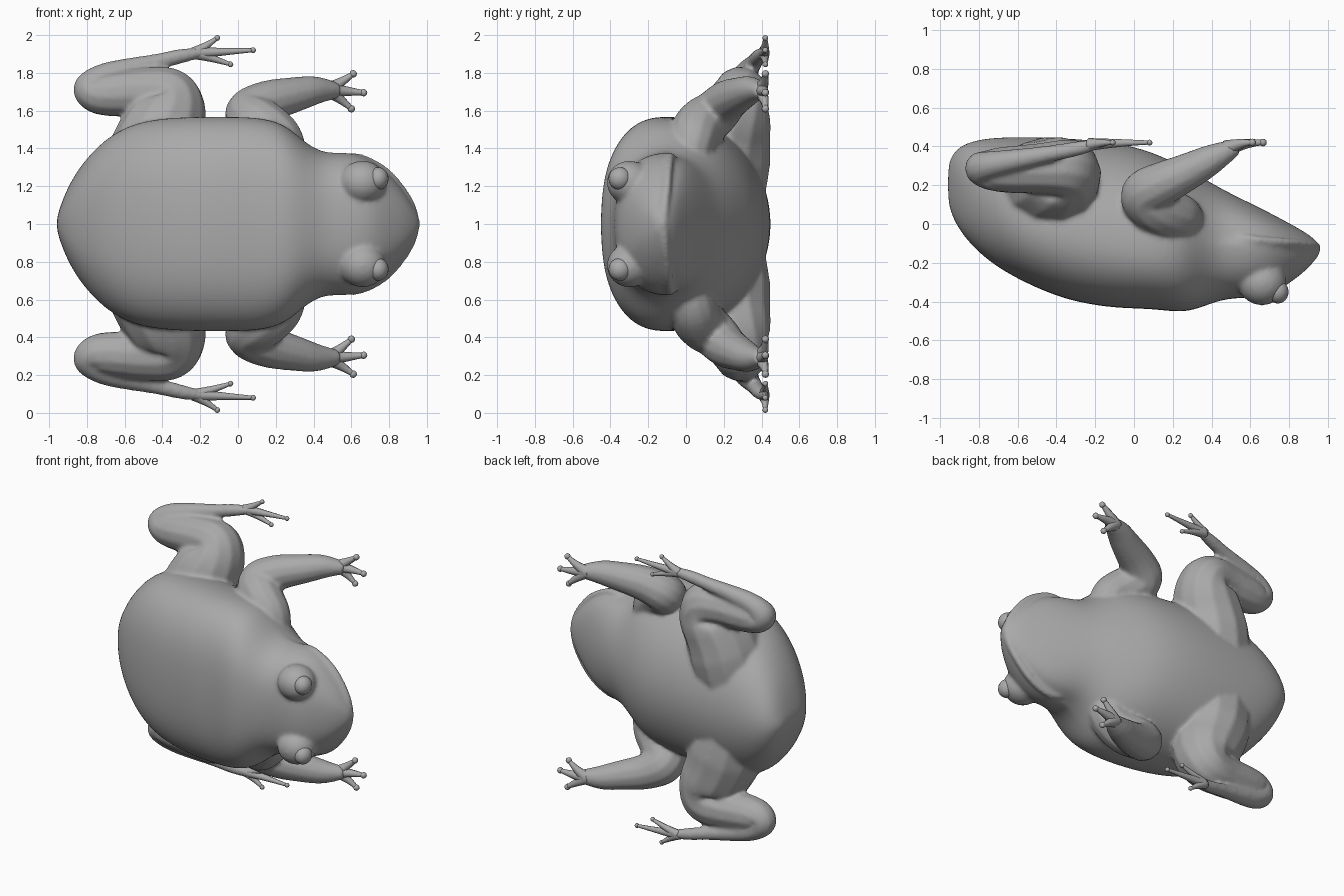
import bpy, bmesh, math

if "Cube" in bpy.data.objects:
    bpy.data.objects.remove(bpy.data.objects["Cube"], do_unlink=True)

MID = 1.0       # height of the plane of symmetry
SIDES = {"left": 1, "right": -1}

skin_grey = bpy.data.materials.new("skin_grey")
skin_grey.use_nodes = True
skin_grey.diffuse_color = (0.4, 0.4, 0.4, 1)
skin_grey.node_tree.nodes["Principled BSDF"].inputs["Base Color"].default_value = (0.4, 0.4, 0.4, 1)


def select_only(objects):
    bpy.ops.object.select_all(action="DESELECT")
    for item in objects:
        item.select_set(True)
    bpy.context.view_layer.objects.active = objects[0]


def finish(obj):
    """Give an object its colour and smooth shading."""
    obj.data.materials.clear()
    obj.data.materials.append(skin_grey)
    select_only([obj])
    bpy.ops.object.shade_smooth()


def apply_modifiers(obj):
    select_only([obj])
    for modifier in list(obj.modifiers):
        bpy.ops.object.modifier_apply(modifier=modifier.name)


def join(objects, name):
    select_only(objects)
    bpy.ops.object.join()
    objects[0].name = name
    return objects[0]


def ball(name, location, size, segments=24):
    bpy.ops.mesh.primitive_uv_sphere_add(segments=segments, ring_count=segments // 2, location=location)
    obj = bpy.context.object
    obj.name = name
    obj.scale = size
    bpy.ops.object.transform_apply(location=True, rotation=True, scale=True)
    return obj


def limb(name, path, side, sides=4):
    """Tapering tube through (x, y, distance from the middle, radius)."""
    curve = bpy.data.curves.new(name, "CURVE")
    curve.dimensions = "3D"
    curve.bevel_depth = 1
    curve.bevel_resolution = sides
    curve.use_fill_caps = True
    spline = curve.splines.new("NURBS")
    spline.points.add(len(path) - 1)
    for point, (x, y, out, radius) in zip(spline.points, path):
        point.co = (x, y, MID + side * out, 1)
        point.radius = radius
    spline.order_u = 3
    spline.use_endpoint_u = True
    spline.resolution_u = 8
    obj = bpy.data.objects.new(name, curve)
    bpy.context.collection.objects.link(obj)
    select_only([obj])
    bpy.ops.object.convert(target="MESH")
    obj = bpy.context.object
    bm = bmesh.new()
    bm.from_mesh(obj.data)
    bmesh.ops.remove_doubles(bm, verts=bm.verts, dist=0.0005)
    bmesh.ops.holes_fill(bm, edges=[e for e in bm.edges if e.is_boundary])
    bmesh.ops.recalc_face_normals(bm, faces=bm.faces)
    bm.to_mesh(obj.data)
    bm.free()
    return obj


# Torso and head sections: x, back y, widest y, belly y, half width, jaw inset
SECTIONS = [
    (-.96, .12, .2, .3, .03, 1),
    (-.94, .04, .2, .36, .1, 1),
    (-.88, -.07, .18, .42, .25, 1),
    (-.75, -.2, .1, .45, .42, 1),
    (-.58, -.3, .02, .455, .54, 1),
    (-.35, -.4, -.05, .45, .575, 1),
    (-.1, -.44, -.11, .43, .575, 1),
    (.1, -.44, -.13, .38, .575, 1),
    (.25, -.465, -.13, .3, .54, 1),
    (.36, -.43, -.11, .24, .43, 1),
    (.46, -.39, -.09, .18, .375, .98),
    (.58, -.385, -.08, .12, .39, .92),
    (.7, -.375, -.08, .06, .355, .9),
    (.8, -.31, -.085, .005, .275, .87),
    (.89, -.24, -.095, -.045, .17, .8),
    (.94, -.18, -.115, -.085, .075, .75),
    (.96, -.15, -.13, -.12, .03, .7),
]
HALF = 10


def make_torso():
    bm = bmesh.new()
    rings = []
    for x, back, wide, belly, width, jaw in SECTIONS:
        ring = []
        # Boxy back half, rounder belly half that steps in under the lip
        for edge, inset, start, power in ((back, 1, 0, .75), (belly, jaw, math.pi, 1.06)):
            for i in range(HALF + 1):
                angle = start + math.pi * i / HALF
                c, s = math.cos(angle), abs(math.sin(angle))
                across = math.copysign(abs(c) ** power, c) * width * inset
                ring.append(bm.verts.new((x, wide + (edge - wide) * s ** 0.9, MID + across)))
        rings.append(ring)
    count = len(rings[0])
    for a, b in zip(rings, rings[1:]):
        for i in range(count):
            j = (i + 1) % count
            bm.faces.new((a[i], a[j], b[j], b[i]))
    bm.faces.new(rings[0])
    bm.faces.new(rings[-1])
    bmesh.ops.remove_doubles(bm, verts=bm.verts, dist=0.0005)
    bmesh.ops.recalc_face_normals(bm, faces=bm.faces)
    mesh = bpy.data.meshes.new("torso")
    bm.to_mesh(mesh)
    bm.free()
    obj = bpy.data.objects.new("torso", mesh)
    bpy.context.collection.objects.link(obj)
    obj.modifiers.new("round", "SUBSURF").levels = 2
    apply_modifiers(obj)
    return obj


HIND_LEG = [
    (-.52, .2, .05, .2), (-.47, .2, .3, .25), (-.42, .22, .46, .23), (-.35, .26, .6, .2),
    (-.36, .29, .69, .15), (-.5, .285, .7, .13), (-.63, .28, .69, .125), (-.75, .28, .685, .11),
    (-.8, .29, .72, .085), (-.72, .31, .785, .068), (-.58, .335, .825, .055),
    (-.42, .365, .86, .042), (-.28, .39, .895, .04), (-.18, .415, .91, .026),
]
FRONT_LEG = [
    (.25, 0, .26, .11), (.26, .03, .42, .12), (.14, .06, .52, .14), (.03, .15, .58, .13),
    (.15, .21, .65, .115), (.3, .28, .685, .095), (.43, .35, .715, .075),
    (.53, .4, .705, .04),
]
UPPER_LIP = [
    (.48, -.06, .33, .012), (.58, -.075, .37, .02), (.7, -.09, .335, .022), (.8, -.095, .265, .024),
    (.88, -.105, .165, .024), (.93, -.115, .075, .024), (.94, -.12, 0, .024),
]
# Foot roots, root thickness, digit height and digit tips (x, distance from the middle)
FEET = {
    "hind": ((-.23, .41, .905), .033, .42, ((-.11, .985), (.08, .92), (-.04, .845))),
    "front": ((.48, .39, .71), .043, .42, ((.61, .795), (.665, .695), (.6, .61))),
}

# Skin: torso, legs, lips and brows fused into one smooth surface
parts = [make_torso()]
for label, side in SIDES.items():
    parts.append(limb(label + "_hind_leg", HIND_LEG, side))
    parts.append(limb(label + "_front_leg", FRONT_LEG, side))
    parts.append(limb(label + "_lip", UPPER_LIP, side))
    parts.append(ball(label + "_brow", (0.66, -0.3, MID + side * 0.22), (0.125, 0.12, 0.115)))
skin = join(parts, "body_and_legs")
remesh = skin.modifiers.new("fuse", "REMESH")
remesh.mode = "VOXEL"
remesh.voxel_size = 0.012
blend = skin.modifiers.new("blend", "SMOOTH")
blend.factor = 0.5
blend.iterations = 8
apply_modifiers(skin)
finish(skin)

# Eyes and spread digits
for label, side in SIDES.items():
    finish(ball(label + "_eye", (0.742, -0.35, MID + side * 0.24), (0.055, 0.06, 0.06)))
    for kind, (root, thick, tip_y, tips) in FEET.items():
        digits = []
        x, y, out = root
        for tip_x, tip_out in tips:
            middle = (x + (tip_x - x) * 0.5, tip_y, out + (tip_out - out) * 0.45, thick * 0.55)
            digits.append(limb("digit", [(x, y, out, thick), middle, (tip_x, tip_y, tip_out, thick * 0.32)], side, 2))
            digits.append(ball("tip", (tip_x, tip_y, MID + side * tip_out), [thick * 0.46] * 3, 12))
        finish(join(digits, label + "_" + kind + "_foot"))
